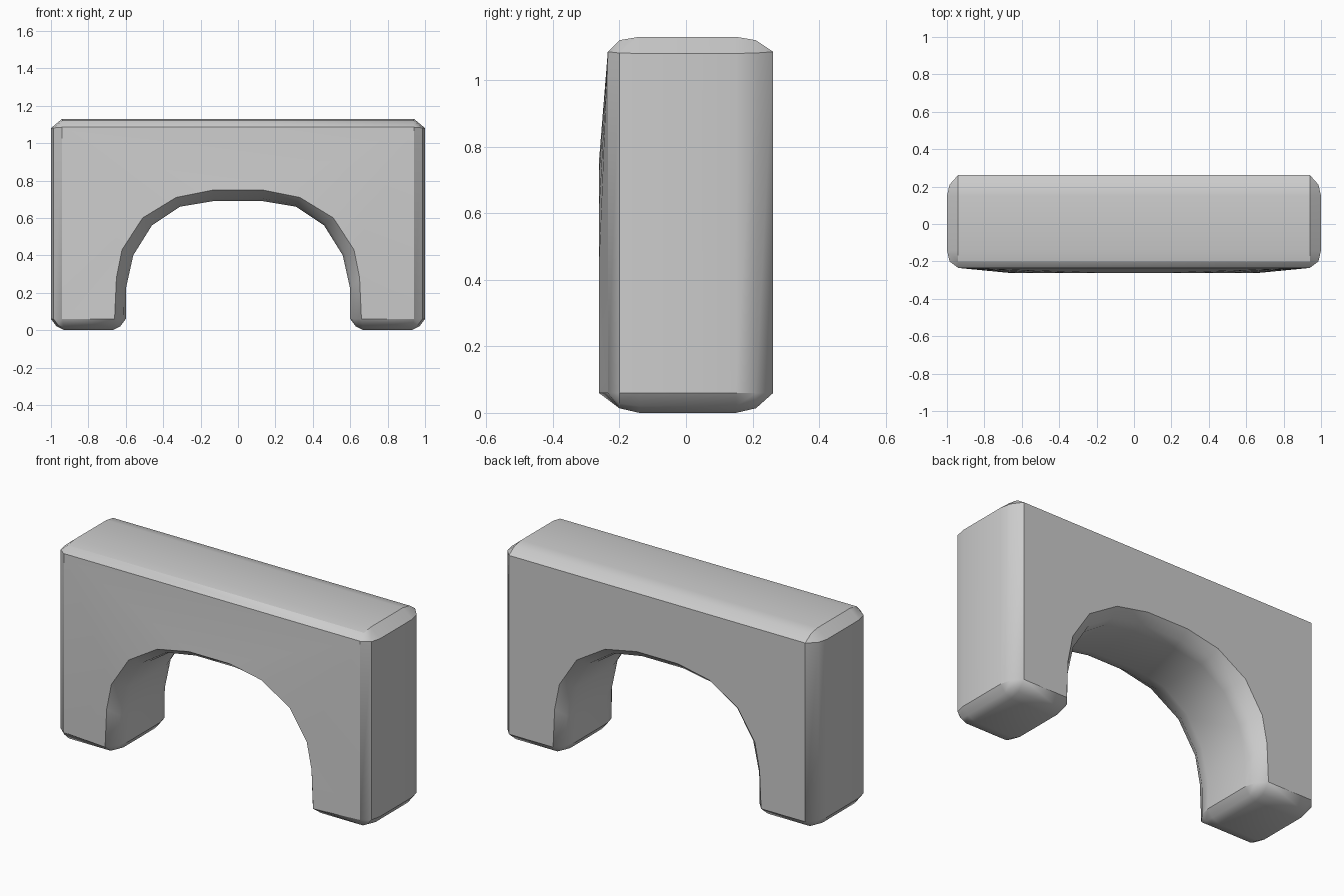
import bpy, bmesh, math

if "Cube" in bpy.data.objects:
    bpy.data.objects.remove(bpy.data.objects["Cube"])

# Right half outline: (full x, full z, face x, face z), from arch crown round the foot to the top
ARCH = [(0.13, 0.69, 0.13, 0.75), (0.31, 0.66, 0.33, 0.71), (0.46, 0.56, 0.51, 0.60),
        (0.56, 0.40, 0.62, 0.43), (0.60, 0.22, 0.65, 0.28)]
FOOT = [(0.60, 0.06, 0.66, 0.06), (0.63, 0.02, 0.66, 0.06), (0.67, 0.00, 0.66, 0.06),
        (0.93, 0.00, 0.94, 0.06), (0.97, 0.02, 0.94, 0.06), (1.00, 0.06, 0.94, 0.06)]
TOP = [(1.00, 1.08, 0.94, 1.085), (0.94, 1.13, 0.94, 1.085)]
half = ARCH + FOOT + TOP
outline = half + [(-a, b, -c, d) for a, b, c, d in reversed(half)]

# Depth layers: (y, blend from face outline to full outline)
LAYERS = [(-0.262, 0), (-0.20, 0.77), (-0.14, 1), (0.15, 1), (0.21, 0.77), (0.262, 0)]


def layer_verts(bm, y, t):
    verts = []
    for fx, fz, cx, cz in outline:
        # The front face slopes back slightly towards its outer border
        outer = abs(cx) > 0.9
        yy = -0.235 if y < -0.25 and outer else y
        verts.append(bm.verts.new((cx + (fx - cx) * t, yy, cz + (fz - cz) * t)))
    return verts


# Arch block: loft the layers, then close the front and back
bm = bmesh.new()
rings = [layer_verts(bm, y, t) for y, t in LAYERS]
n = len(outline)
for a, b in zip(rings, rings[1:]):
    for i in range(n):
        j = (i + 1) % n
        bm.faces.new((a[i], a[j], b[j], b[i]))
bmesh.ops.remove_doubles(bm, verts=bm.verts[:], dist=0.0005)
bmesh.ops.holes_fill(bm, edges=[e for e in bm.edges if e.is_boundary], sides=0)
bmesh.ops.triangulate(bm, faces=[f for f in bm.faces if len(f.verts) > 4])
bmesh.ops.recalc_face_normals(bm, faces=bm.faces[:])

mesh = bpy.data.meshes.new("arch_block")
bm.to_mesh(mesh)
bm.free()
block = bpy.data.objects.new("arch_block", mesh)
bpy.context.collection.objects.link(block)
bpy.context.view_layer.objects.active = block
block.select_set(True)
bpy.ops.object.shade_smooth_by_angle(angle=math.radians(32))
